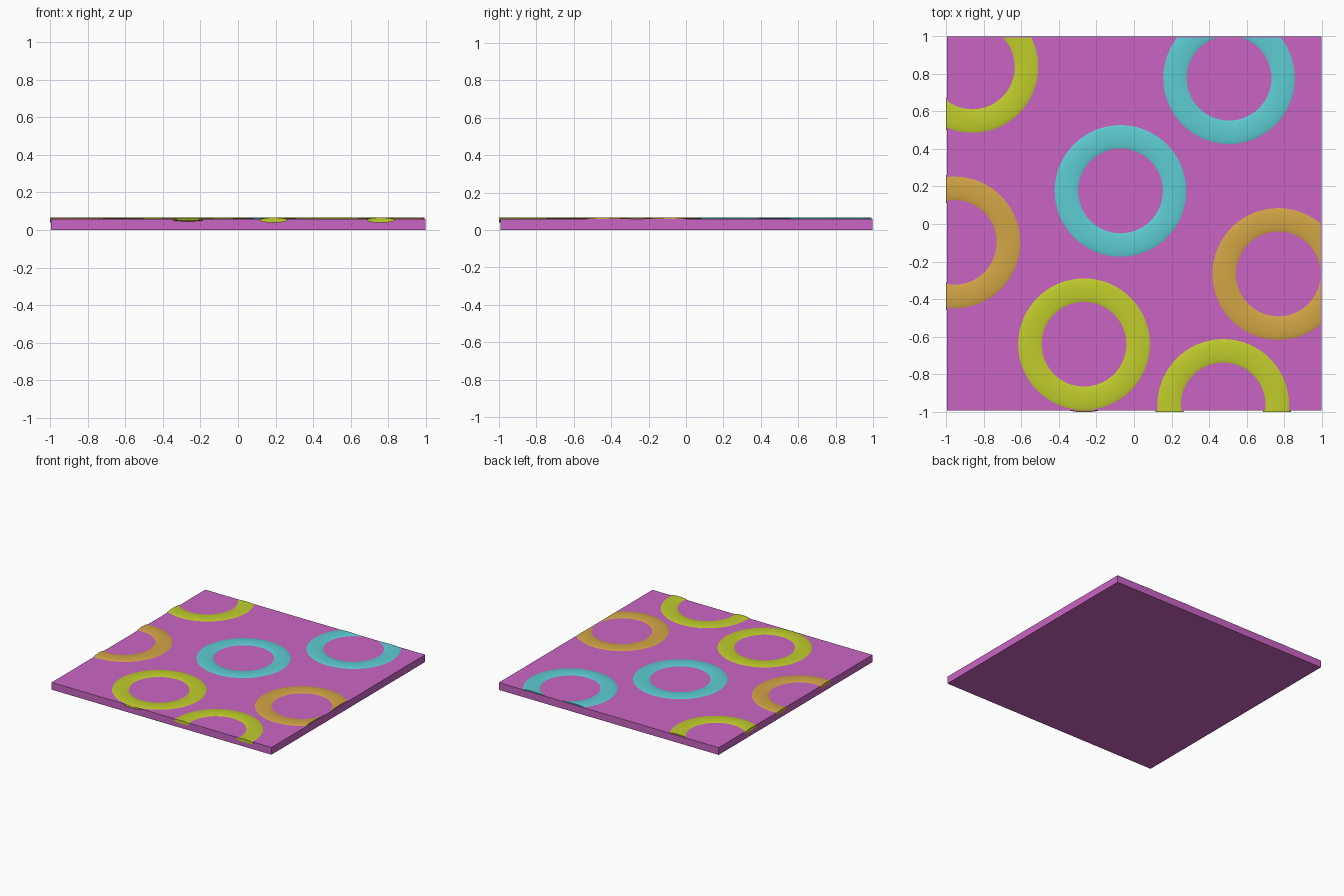
import bpy, bmesh
from math import cos, sin, tau, radians

if "Cube" in bpy.data.objects:
    bpy.data.objects.remove(bpy.data.objects["Cube"])

def material(name, rgb):
    m = bpy.data.materials.new(name)
    m.diffuse_color = (*rgb, 1)
    m.use_nodes = True
    m.node_tree.nodes["Principled BSDF"].inputs["Base Color"].default_value = m.diffuse_color
    return m

def add_object(name, bm, mat):
    bmesh.ops.recalc_face_normals(bm, faces=bm.faces)
    mesh = bpy.data.meshes.new(name)
    bm.to_mesh(mesh)
    bm.free()
    mesh.materials.append(mat)
    ob = bpy.data.objects.new(name, mesh)
    bpy.context.collection.objects.link(ob)
    return ob

purple = material("purple", (0.59, 0.13, 0.55))
cyan = material("cyan", (0.11, 0.61, 0.65))
yellow = material("yellow", (0.53, 0.61, 0.025))
orange = material("orange", (0.65, 0.38, 0.06))

# Tile slab
X0, X1, Y0, Y1, TOP = -0.995, 0.998, -0.992, 0.998, 0.0595
bm = bmesh.new()
bmesh.ops.create_cube(bm, size=1)
for v in bm.verts:
    v.co = (X1 if v.co.x > 0 else X0, Y1 if v.co.y > 0 else Y0, TOP if v.co.z > 0 else 0)
add_object("tile_slab", bm, purple)

# Flattened rings sunk into the slab, trimmed at the tile border
R, HALF_W, HALF_H, MID_Z = 0.288, 0.074, 0.0135, 0.0525
BORDER = [((-1, 0, 0), (-1, 0, 0)), ((0.992, 0, 0), (1, 0, 0)),
          ((0, -1, 0), (0, -1, 0)), ((0, 0.992, 0), (0, 1, 0))]

def ring(name, cx, cy, mat, segs=64, sides=20):
    bm = bmesh.new()
    loops = []
    for i in range(segs):
        a = tau * i / segs
        row = []
        for j in range(sides):
            b = tau * j / sides
            r = R + HALF_W * cos(b)
            row.append(bm.verts.new((cx + r * cos(a), cy + r * sin(a), MID_Z + HALF_H * sin(b))))
        loops.append(row)
    for i in range(segs):
        p, q = loops[i], loops[(i + 1) % segs]
        for j in range(sides):
            k = (j + 1) % sides
            bm.faces.new((p[j], q[j], q[k], p[k]))
    for co, no in BORDER:
        bmesh.ops.bisect_plane(bm, geom=bm.verts[:] + bm.edges[:] + bm.faces[:],
                               plane_co=co, plane_no=no, clear_outer=True)
        rim = [e for e in bm.edges if e.is_boundary]
        if rim:
            bmesh.ops.holes_fill(bm, edges=rim, sides=0)
    ob = add_object(name, bm, mat)
    bpy.ops.object.select_all(action='DESELECT')
    ob.select_set(True)
    bpy.context.view_layer.objects.active = ob
    bpy.ops.object.shade_smooth_by_angle(angle=radians(30))

for name, x, y, mat in [
    ("ring_back_left", -0.86, 0.836, yellow),
    ("ring_back_right", 0.506, 0.776, cyan),
    ("ring_centre", -0.072, 0.176, cyan),
    ("ring_left", -0.956, -0.098, orange),
    ("ring_right", 0.768, -0.266, orange),
    ("ring_front_left", -0.266, -0.64, yellow),
    ("ring_front_right", 0.475, -0.963, yellow),
]:
    ring(name, x, y, mat)
